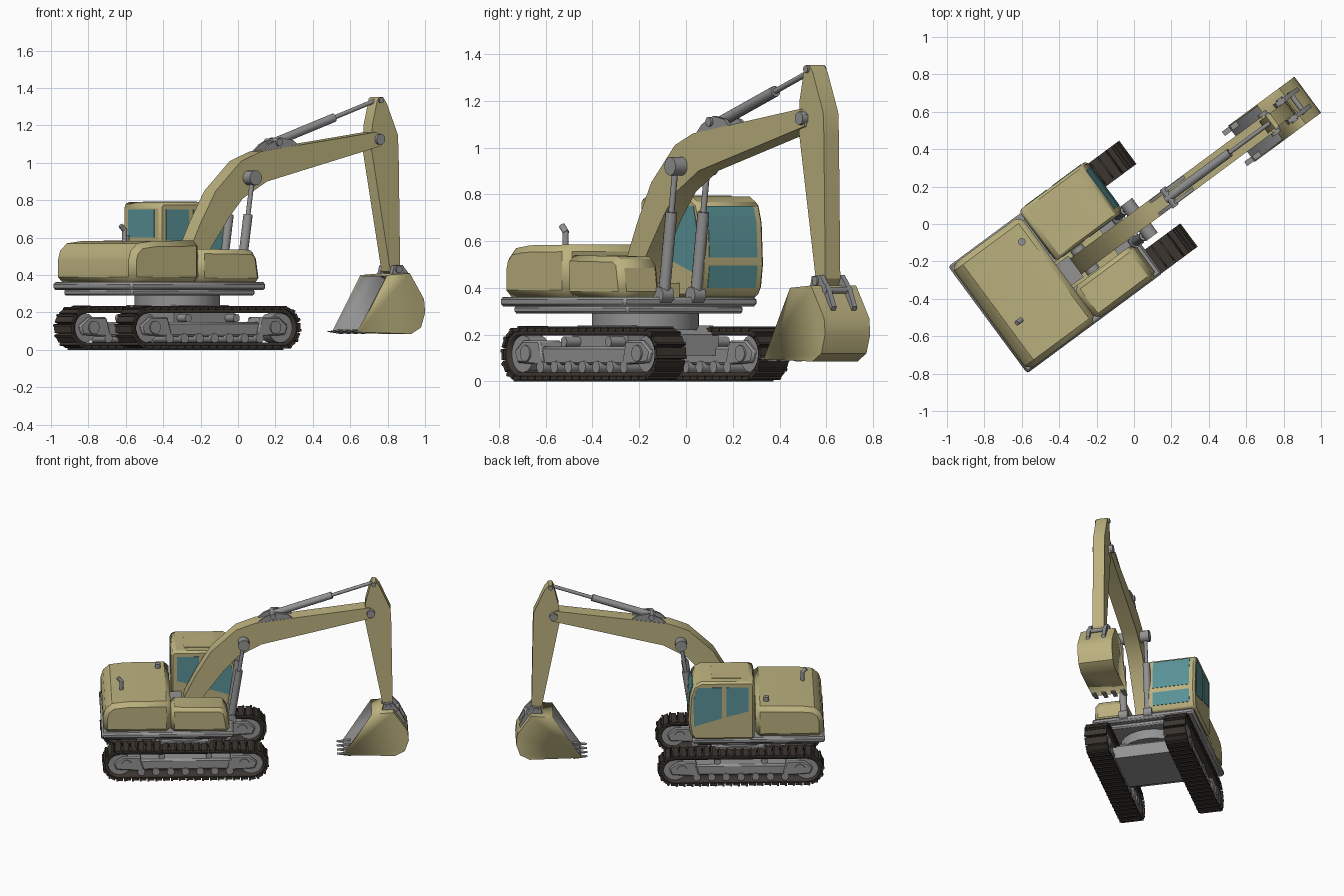
import bpy, bmesh, math
from mathutils import Matrix, Vector

old = bpy.data.objects.get("Cube")
if old:
    bpy.data.objects.remove(old, do_unlink=True)

# Machine frame: first axis forward, second axis left, turned and placed in the scene
PLACE = Matrix.Translation((-0.324, -0.174, 0)) @ Matrix.Rotation(math.radians(36.5), 4, 'Z')
MID = -0.05  # sideways position of the digging arm


def material(name, rgb):
    m = bpy.data.materials.new(name)
    m.use_nodes = True
    m.diffuse_color = (*rgb, 1)
    m.node_tree.nodes["Principled BSDF"].inputs["Base Color"].default_value = (*rgb, 1)
    return m


PAINT = material("khaki paint", (0.50, 0.44, 0.21))
STEEL = material("grey steel", (0.29, 0.29, 0.29))
RUBBER = material("dark track", (0.045, 0.037, 0.03))
GLASS = material("teal glass", (0.10, 0.29, 0.31))


def finish(bm, name, mat, bevel=0, recalc=True):
    if recalc:
        bmesh.ops.recalc_face_normals(bm, faces=bm.faces)
    me = bpy.data.meshes.new(name)
    bm.to_mesh(me)
    bm.free()
    me.materials.append(mat)
    me.shade_smooth()
    me.set_sharp_from_angle(angle=math.radians(32))
    ob = bpy.data.objects.new(name, me)
    bpy.context.collection.objects.link(ob)
    ob.matrix_world = PLACE
    if bevel:
        mod = ob.modifiers.new("bevel", 'BEVEL')
        mod.width = bevel
        mod.segments = 1
        mod.limit_method = 'ANGLE'
        mod.angle_limit = math.radians(40)
    return ob


def prism_mesh(pts, b0, b1):
    bm = bmesh.new()
    face = bm.faces.new([bm.verts.new((a, b0, z)) for a, z in pts])
    out = bmesh.ops.extrude_face_region(bm, geom=[face])["geom"]
    bmesh.ops.translate(bm, vec=(0, b1 - b0, 0),
                        verts=[v for v in out if isinstance(v, bmesh.types.BMVert)])
    bmesh.ops.recalc_face_normals(bm, faces=bm.faces)
    return bm


def prism(name, pts, b0, b1, mat, bevel=0):
    """Side profile (forward, up) pulled across the machine."""
    return finish(prism_mesh(pts, b0, b1), name, mat, bevel)


def block(name, a0, a1, b0, b1, z0, z1, mat, bevel=0):
    return prism(name, [(a0, z0), (a1, z0), (a1, z1), (a0, z1)], b0, b1, mat, bevel)


def rod(name, p, q, r, mat, sides=14):
    p, q = Vector(p), Vector(q)
    d = q - p
    mtx = Matrix.Translation((p + q) / 2) @ d.to_track_quat('Z', 'Y').to_matrix().to_4x4()
    bm = bmesh.new()
    bmesh.ops.create_cone(bm, cap_ends=True, segments=sides, radius1=r, radius2=r,
                          depth=d.length, matrix=mtx)
    return finish(bm, name, mat)


def cross_pin(name, a, z, half, r, mat=STEEL, mid=MID):
    return rod(name, (a, mid - half, z), (a, mid + half, z), r, mat)


def loop_point(t, r, half=0.4475, zc=0.1175):
    """Point and angle on the track loop, t from 0 to 1."""
    arc = math.pi * r
    s = t * (4 * half + 2 * arc)
    flip = s >= 2 * half + arc
    s -= (2 * half + arc) if flip else 0
    if s < 2 * half:
        a, z, ang = half - s, r, 0
    else:
        ang = (s - 2 * half) / r
        a, z = -half - r * math.sin(ang), r * math.cos(ang)
    if flip:
        a, z, ang = -a, -z, ang + math.pi
    return a, z + zc, ang


# Tracks and running gear
SHOES = 46
for side, c in (("left", 0.275), ("right", -0.275)):
    bm = bmesh.new()
    for i in range(SHOES):
        a, z, ang = loop_point(i / SHOES, 0.103)
        turn = Matrix.Translation((a, c, z)) @ Matrix.Rotation(-ang, 4, 'Y')
        bmesh.ops.create_cube(bm, size=1, matrix=turn @ Matrix.Diagonal((0.047, 0.155, 0.016, 1)))
        bmesh.ops.create_cube(bm, size=1, matrix=turn @ Matrix.Translation((0.016, 0, 0.007))
                              @ Matrix.Diagonal((0.012, 0.155, 0.015, 1)))
    finish(bm, side + "_track_shoes", RUBBER)

    bm = bmesh.new()
    rings = []
    for i in range(SHOES * 2):
        a, z, _ = loop_point(i / SHOES / 2, 0.09)
        rings.append([bm.verts.new((a, c + w, z)) for w in (-0.065, 0.065)])
    for p, q in zip(rings, rings[1:] + rings[:1]):
        bm.faces.new((p[0], p[1], q[1], q[0]))
    chain = finish(bm, side + "_track_chain", RUBBER)
    mod = chain.modifiers.new("thickness", 'SOLIDIFY')
    mod.thickness, mod.offset = 0.022, 0

    block(side + "_track_frame", -0.33, 0.33, c - 0.05, c + 0.05, 0.07, 0.15, STEEL, 0.012)
    for s in (-1, 1):
        prism(side + "_frame_end", [(s * 0.28, 0.07), (s * 0.47, 0.08), (s * 0.49, 0.13),
                                    (s * 0.43, 0.175), (s * 0.31, 0.175)],
              c - 0.062, c + 0.062, STEEL, 0.008)
        cross_pin(side + "_end_wheel", s * 0.4475, 0.1175, 0.045, 0.08, STEEL, c)
        cross_pin(side + "_end_hub", s * 0.4, 0.12, 0.07, 0.035, STEEL, c)
        cross_pin(side + "_top_roller", s * 0.16, 0.17, 0.04, 0.022, STEEL, c)
    for i in range(7):
        cross_pin(side + "_roller", -0.3 + i * 0.1, 0.062, 0.062, 0.026, STEEL, c)

# Carbody and slewing ring
prism("carbody", [(-0.2, 0.11), (0.2, 0.11), (0.2, 0.2), (0.16, 0.24), (-0.16, 0.24), (-0.2, 0.2)],
      -0.24, 0.24, STEEL)
rod("slewing_ring", (0, 0, 0.22), (0, 0, 0.32), 0.23, STEEL, 24)

# Upper deck
block("deck_underside", -0.53, 0.29, -0.31, 0.31, 0.29, 0.325, STEEL, 0.01)
block("deck", -0.57, 0.33, -0.355, 0.355, 0.32, 0.362, STEEL, 0.012)
prism("engine_housing", [(-0.56, 0.36), (-0.56, 0.48), (-0.545, 0.53), (-0.5, 0.57), (-0.4, 0.582),
                         (-0.1, 0.585), (-0.1, 0.36)], -0.347, 0.347, PAINT, 0.03)
prism("right_tank", [(-0.1, 0.36), (-0.1, 0.54), (0.24, 0.535), (0.28, 0.51), (0.305, 0.36)],
      -0.347, -0.135, PAINT, 0.025)
block("boom_bay_floor", -0.1, 0.2, -0.135, 0.035, 0.36, 0.42, PAINT)
block("bay_valve_box", -0.1, -0.02, -0.12, 0.02, 0.42, 0.5, STEEL)
rod("exhaust_pipe", (-0.43, -0.106, 0.57), (-0.43, -0.106, 0.645), 0.014, STEEL)
rod("exhaust_tip", (-0.425, -0.106, 0.635), (-0.455, -0.106, 0.665), 0.014, STEEL)
rod("filler_cap", (-0.175, 0.227, 0.57), (-0.175, 0.227, 0.615), 0.02, STEEL)

# Cab with glass panes
C0, C1 = 0.035, 0.37
prism("cab", [(-0.09, 0.36), (-0.09, 0.77), (-0.07, 0.79), (0.27, 0.79), (0.325, 0.76),
              (0.35, 0.68), (0.36, 0.5), (0.345, 0.4), (0.32, 0.36)], C0, C1, PAINT, 0.015)
panes = {"door_front": [(0.13, 0.52), (0.32, 0.46), (0.325, 0.66), (0.3, 0.75), (0.13, 0.75)],
         "door_rear": [(-0.05, 0.57), (0.1, 0.53), (0.1, 0.75), (-0.05, 0.75)]}
for name, pts in panes.items():
    prism("left_" + name + "_glass", pts, C1 - 0.002, C1 + 0.003, GLASS)
    prism("right_" + name + "_glass", pts, C0 - 0.003, C0 + 0.002, GLASS)
prism("windscreen", [(0.361, 0.53), (0.353, 0.68), (0.331, 0.75), (0.327, 0.75),
                     (0.348, 0.68), (0.356, 0.53)], C0 + 0.04, C1 - 0.04, GLASS)
prism("lower_windscreen", [(0.348, 0.4), (0.362, 0.495), (0.357, 0.495), (0.343, 0.4)],
      C0 + 0.04, C1 - 0.04, GLASS)
block("rear_window", -0.093, -0.088, C0 + 0.05, C1 - 0.05, 0.6, 0.75, GLASS)
block("roof_hatch", 0.0, 0.2, C0 + 0.06, C1 - 0.06, 0.788, 0.794, PAINT)

# Boom
prism("boom", [(-0.02, 0.42), (0.0, 0.52), (0.08, 0.68), (0.18, 0.85), (0.35, 1.01), (0.48, 1.06),
               (1.25, 1.165), (1.29, 1.14), (1.28, 1.09), (1.24, 1.08), (0.52, 0.9), (0.36, 0.81),
               (0.27, 0.71), (0.13, 0.52), (0.1, 0.42)], MID - 0.052, MID + 0.052, PAINT)
cross_pin("boom_foot_pin", 0.04, 0.47, 0.08, 0.04)
cross_pin("boom_tip_pin", 1.265, 1.125, 0.07, 0.028)
cross_pin("lift_pin", 0.4, 0.92, 0.115, 0.04)

# Lift cylinders, one on each side of the boom
for side, b in (("left", MID + 0.085), ("right", MID - 0.085)):
    foot, head = Vector((0.315, b, 0.36)), Vector((0.4, b, 0.92))
    rod(side + "_lift_barrel", foot, foot.lerp(head, 0.65), 0.025, STEEL)
    rod(side + "_lift_rod", foot.lerp(head, 0.6), head, 0.013, STEEL)
    cross_pin(side + "_lift_foot", 0.315, 0.37, 0.03, 0.035, STEEL, b)

# Arm cylinder on its bracket
for s in (-1, 1):
    b = MID + s * 0.04
    prism("arm_cylinder_bracket", [(0.49, 1.055), (0.74, 1.085), (0.7, 1.12), (0.62, 1.135), (0.54, 1.1)],
          b - 0.009, b + 0.009, STEEL)
base, tip = Vector((0.58, MID, 1.1)), Vector((1.285, MID, 1.335))
cross_pin("arm_cylinder_pin", 0.6, 1.11, 0.06, 0.02)
rod("arm_cylinder_barrel", base, base.lerp(tip, 0.6), 0.024, STEEL)
rod("arm_cylinder_rod", base.lerp(tip, 0.58), tip, 0.012, STEEL)

# Arm
prism("arm", [(1.262, 1.33), (1.275, 1.352), (1.3, 1.352), (1.325, 1.32), (1.4, 1.15), (1.405, 1.05),
              (1.415, 0.44), (1.39, 0.4), (1.35, 0.42), (1.225, 1.07), (1.23, 1.2)],
      MID - 0.04, MID + 0.04, PAINT)
cross_pin("arm_top_pin", 1.285, 1.335, 0.05, 0.016)

# Bucket: open shell with steel inside
bm = prism_mesh([(1.27, 0.4), (1.42, 0.41), (1.475, 0.33), (1.515, 0.27), (1.522, 0.2), (1.495, 0.12),
                 (1.43, 0.085), (1.08, 0.095)], MID - 0.12, MID + 0.12)
mouth = min((f for f in bm.faces if abs(f.normal.y) < 0.5), key=lambda f: f.normal.x)
bmesh.ops.delete(bm, geom=[mouth], context='FACES_ONLY')
bucket = finish(bm, "bucket", PAINT, recalc=False)
bucket.data.materials.append(STEEL)
shell = bucket.modifiers.new("shell", 'SOLIDIFY')
shell.thickness, shell.offset, shell.material_offset = 0.012, -1, 1
for i in range(4):
    b = MID - 0.1 + i * 0.2 / 3
    prism("bucket_tooth", [(1.035, 0.098), (1.13, 0.085), (1.13, 0.11)], b - 0.014, b + 0.014, STEEL)
for s in (-1, 1):
    b = MID + s * 0.055
    prism("bucket_ear", [(1.34, 0.4), (1.355, 0.45), (1.41, 0.455), (1.46, 0.4), (1.5, 0.32), (1.485, 0.29),
                         (1.44, 0.36)], b - 0.012, b + 0.012, STEEL)
cross_pin("bucket_pin", 1.385, 0.43, 0.075, 0.02)
cross_pin("bucket_link_pin", 1.45, 0.39, 0.07, 0.014)
